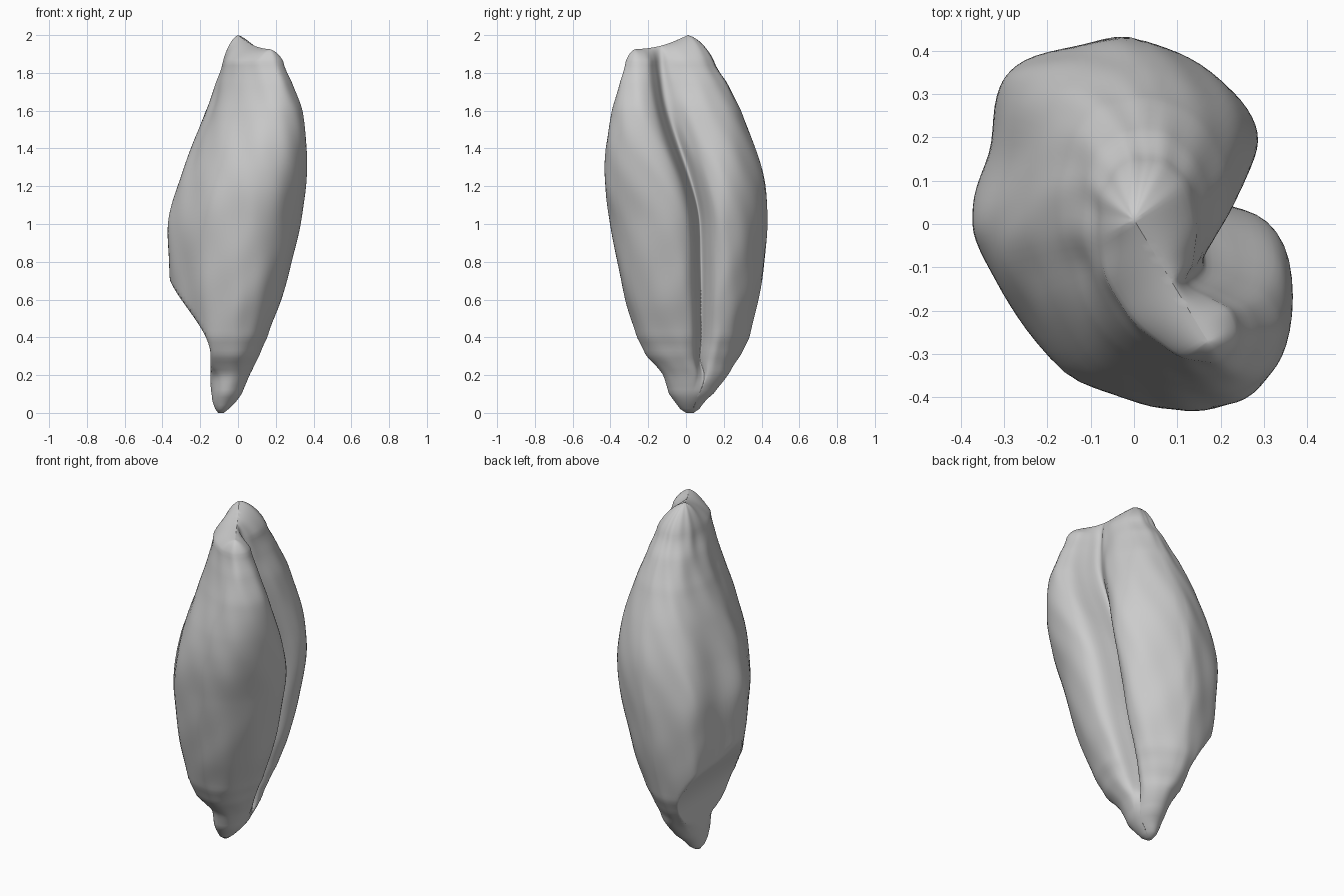
import bpy, bmesh, math
from mathutils import Vector

cube = bpy.data.objects.get("Cube")
if cube:
    bpy.data.objects.remove(cube)

# Outline of the belly and of the crown, same point order, starting at the back
BELLY = [(0, .43), (-.13, .41), (-.26, .365), (-.31, .29), (-.33, .15), (-.37, .02),
         (-.355, -.08), (-.28, -.21), (-.16, -.36), (0, -.42), (.12, -.43), (.24, -.38),
         (.335, -.25), (.37, -.1), (.335, -.005), (.22, .035), (.13, .06), (.21, .095),
         (.285, .14), (.305, .21), (.255, .3), (.14, .38)]
CROWN = [(.03, .15), (0, .15), (-.03, .14), (-.06, .11), (-.08, .07), (-.085, .02),
         (-.085, -.05), (-.065, -.13), (-.02, -.21), (.055, -.275), (.12, -.31), (.18, -.32),
         (.22, -.3), (.24, -.25), (.22, -.2), (.17, -.17), (.12, -.14), (.13, -.09),
         (.14, -.03), (.135, .04), (.11, .1), (.07, .14)]
# Height, then the x and y extents there
LEVELS = [(0, -.105, -.075, 0, .04), (.02, -.12, -.05, -.03, .07), (.06, -.135, -.01, -.06, .1),
          (.1, -.14, .02, -.09, .145), (.2, -.16, .06, -.12, .22), (.25, -.22, .085, -.16, .25),
          (.3, -.26, .11, -.21, .285), (.4, -.305, .155, -.26, .335), (.6, -.345, .23, -.32, .385),
          (.8, -.367, .285, -.365, .415), (1, -.37, .33, -.4, .43), (1.2, -.32, .36, -.43, .42),
          (1.4, -.25, .365, -.425, .37), (1.6, -.17, .34, -.39, .29),
          (1.75, -.115, .285, -.35, .215), (1.86, -.08, .24, -.32, .15)]
STEPS = 5            # samples between outline points
RINGS = 90           # rings up the body
TOP = LEVELS[-1][0]


def spline(a, b, c, d, t):
    return b + (c - a + (a * 2 - b * 5 + c * 4 - d + (b * 3 - a - c * 3 + d) * t) * t) * t / 2


def smooth(a, b, x):
    t = min(max((x - a) / (b - a), 0), 1)
    return t * t * (3 - 2 * t)


def closed_curve(points):
    p, n = [Vector(q) for q in points], len(points)
    return [spline(p[i - 1], p[i], p[(i + 1) % n], p[(i + 2) % n], k / STEPS)
            for i in range(n) for k in range(STEPS)]


def fit(points, x0=-1, x1=1, y0=-1, y1=1):
    """Stretch an outline to fill the given extents."""
    xs, ys = [p.x for p in points], [p.y for p in points]
    return [Vector((x0 + (p.x - min(xs)) / (max(xs) - min(xs)) * (x1 - x0),
                    y0 + (p.y - min(ys)) / (max(ys) - min(ys)) * (y1 - y0))) for p in points]


def extents(z):
    i = max(k for k in range(len(LEVELS) - 1) if LEVELS[k][0] <= z)
    t = (z - LEVELS[i][0]) / (LEVELS[i + 1][0] - LEVELS[i][0])
    rows = [Vector(LEVELS[min(max(k, 0), len(LEVELS) - 1)][1:]) for k in range(i - 1, i + 3)]
    return spline(*rows, t)


belly = fit(closed_curve(BELLY))
crown = fit(closed_curve(CROWN))
nub = [p.normalized() for p in belly]


def section(z):
    up, down = smooth(1, 1.95, z), 1 - smooth(.1, .3, z)
    ring = [b.lerp(c, up).lerp(n, down) for b, c, n in zip(belly, crown, nub)]
    ring = fit(ring, *extents(z))
    centre = sum(ring, Vector((0, 0))) / len(ring)
    germ = -.145 - .24 * smooth(.3, .8, z)      # slanted germ face
    out = []
    for k, p in enumerate(ring):
        u = k / STEPS
        # fold on the shoulder, faint wrinkles
        fold = .01 * math.exp(-((u - 6.5) / .5) ** 2) * smooth(1.2, 1.4, z) * (1 - smooth(1.6, 1.8, z))
        ripple = .003 * math.sin(u * 3.4 + math.sin(z * 5)) * math.sin(z * 14 + u) * smooth(.1, .4, z)
        q = p - (p - centre).normalized() * (fold + ripple)
        out.append(Vector((max(q.x, germ), q.y, z)))
    return out


rings = [section(TOP * (i / RINGS)) for i in range(RINGS)] + [section(TOP - .0001)]

# Crown closes on a sagging ridge between two peaks
peak, low_peak = Vector((0, .01, 2)), Vector((.17, -.27, 1.925))
along = low_peak - peak
flat = along.xy
rim = rings[-1]
for k in range(1, 9):
    f = k / 8
    rise = .3 * f + .7 * math.sin(f * math.pi / 2)
    ring = []
    for p in rim:
        t = min(max((p.xy - peak.xy).dot(flat) / flat.length_squared, 0), 1)
        ridge = peak + along * t
        ridge.z -= .018 * math.sin(t * math.pi)
        q = p.lerp(ridge, f ** 1.2)
        q.z = p.z + (ridge.z - p.z) * rise
        ring.append(q)
    rings.append(ring)

bm = bmesh.new()
loops = [[bm.verts.new(p) for p in ring] for ring in rings]
n = len(belly)
for lower, upper in zip(loops, loops[1:]):
    for i in range(n):
        j = (i + 1) % n
        bm.faces.new((lower[i], lower[j], upper[j], upper[i]))
bm.faces.new(loops[0][::-1])
bmesh.ops.remove_doubles(bm, verts=bm.verts, dist=.0008)
bmesh.ops.recalc_face_normals(bm, faces=bm.faces)
for f in bm.faces:
    f.smooth = True
mesh = bpy.data.meshes.new("grain_kernel")
bm.to_mesh(mesh)
bm.free()
kernel = bpy.data.objects.new("grain_kernel", mesh)
bpy.context.collection.objects.link(kernel)

mat = bpy.data.materials.new("plain_grey")
mat.use_nodes = True
colour = (.6, .6, .6, 1)
mat.diffuse_color = colour
mat.node_tree.nodes["Principled BSDF"].inputs["Base Color"].default_value = colour
mesh.materials.append(mat)
